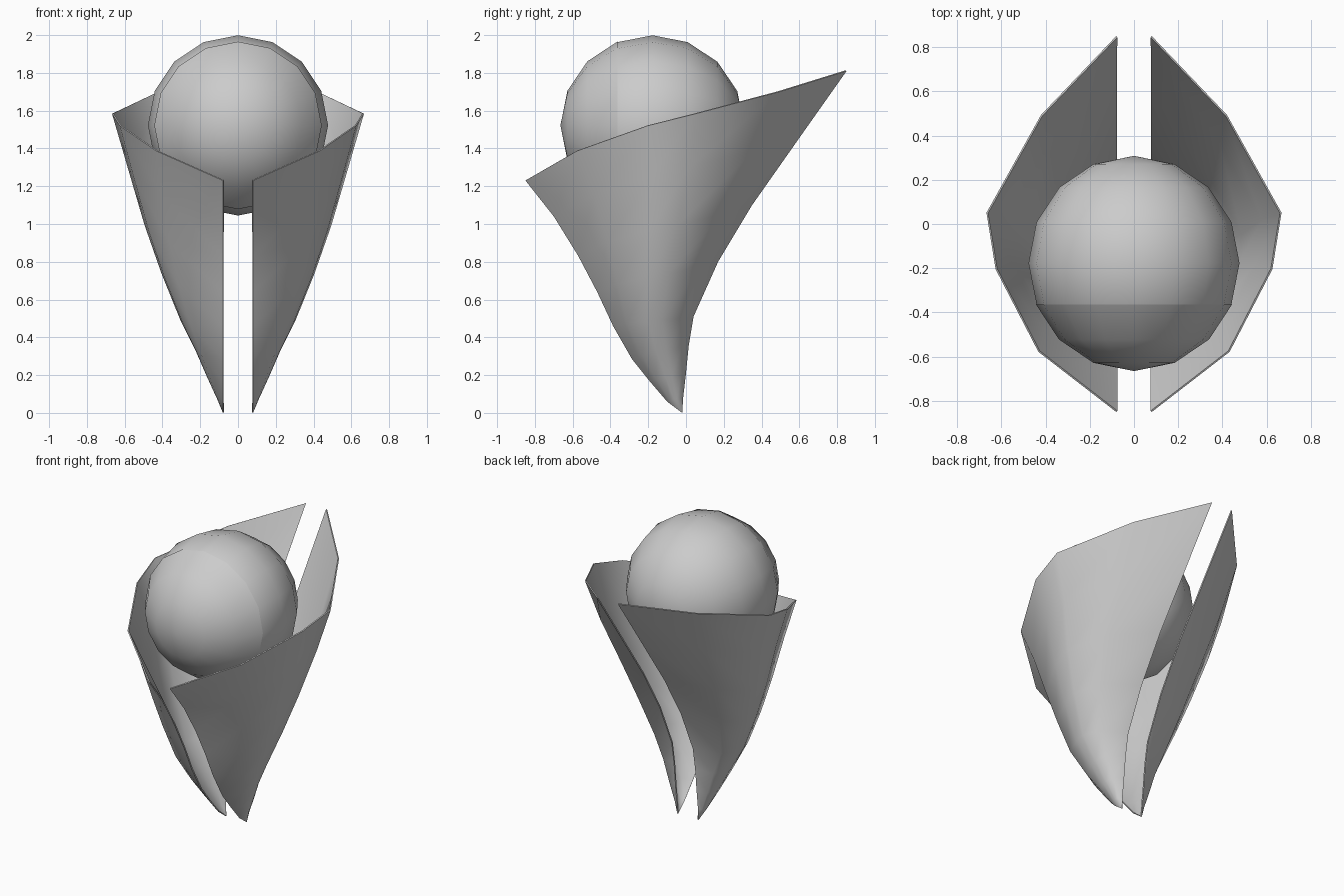
import bpy, bmesh, math
from mathutils import Matrix

if "Cube" in bpy.data.objects:
    bpy.data.objects.remove(bpy.data.objects["Cube"])


def add_object(name, bm):
    mesh = bpy.data.meshes.new(name)
    bm.to_mesh(mesh)
    bm.free()
    obj = bpy.data.objects.new(name, mesh)
    bpy.context.collection.objects.link(obj)
    bpy.ops.object.select_all(action='DESELECT')
    obj.select_set(True)
    bpy.context.view_layer.objects.active = obj
    return obj


# Ball: low-poly sphere with its poles along y, plus a front cap lying on it
def ball_part(name, grow, cap_only):
    bm = bmesh.new()
    bmesh.ops.create_uvsphere(bm, u_segments=16, v_segments=8, radius=1)
    bmesh.ops.rotate(bm, matrix=Matrix.Rotation(math.pi / 2, 3, 'X'), verts=bm.verts)
    if cap_only:
        ring = -math.sin(math.pi / 8)
        behind = [f for f in bm.faces if f.calc_center_median().y > ring]
        bmesh.ops.delete(bm, geom=behind, context='FACES')
    bmesh.ops.scale(bm, vec=(0.477 * grow, 0.485 * grow, 0.477 * grow), verts=bm.verts)
    bmesh.ops.translate(bm, vec=(0, -0.177, 1.522), verts=bm.verts)
    add_object(name, bm)
    bpy.ops.object.shade_smooth_by_angle(angle=math.radians(40))


ball_part("ball_body", 1.0, False)
ball_part("ball_front_cap", 1.006, True)

# Cup half: each level is (front y, front z, back y, back z, widest x)
levels = [
    (-0.10, 0.06, -0.015, 0.08, 0.11),
    (-0.19, 0.165, 0.00, 0.21, 0.165),
    (-0.286, 0.285, 0.015, 0.36, 0.225),
    (-0.386, 0.46, 0.04, 0.51, 0.305),
    (-0.47, 0.64, 0.17, 0.80, 0.405),
    (-0.57, 0.83, 0.35, 1.10, 0.495),
    (-0.70, 1.04, 0.61, 1.47, 0.585),
    (-0.85, 1.23, 0.85, 1.81, 0.667),
]
# Cross-section front to back: (y fraction, z fraction, bulge fraction)
section = [(0, 0, 0), (0.16, 0.27, 0.60), (0.38, 0.50, 0.93),
           (0.53, 0.61, 1.0), (0.79, 0.81, 0.58), (1, 1, 0)]
seam = 0.08

bm = bmesh.new()
tip = bm.verts.new((seam, -0.02, 0.0))
rows = []
for i, (fy, fz, by, bz, wide) in enumerate(levels):
    # lower levels are rounder, with the widest point nearer the back
    low = min(1, 1.8 * (1 - i / (len(levels) - 1)))
    row = []
    for s, h, w in section:
        y = s + 0.6 * low * s * s * (1 - s)
        x = w ** (1 - 0.5 * low)
        row.append(bm.verts.new((seam + x * (wide - seam),
                                 fy + y * (by - fy), fz + h * (bz - fz))))
    rows.append(row)
for j in range(len(section) - 1):
    bm.faces.new((tip, rows[0][j + 1], rows[0][j]))
    for lower, upper in zip(rows, rows[1:]):
        bm.faces.new((lower[j], lower[j + 1], upper[j + 1], upper[j]))
cup = add_object("split_cup", bm)

# Thin wall with crisp rim, mirrored to the other side
wall = cup.modifiers.new("wall", 'SOLIDIFY')
wall.thickness = 0.008
wall.offset = -1
bpy.ops.object.modifier_apply(modifier="wall")
bpy.ops.object.shade_smooth_by_angle(angle=math.radians(60))
mirror = cup.modifiers.new("mirror", 'MIRROR')
mirror.use_axis[0] = True
mirror.use_mirror_merge = False
